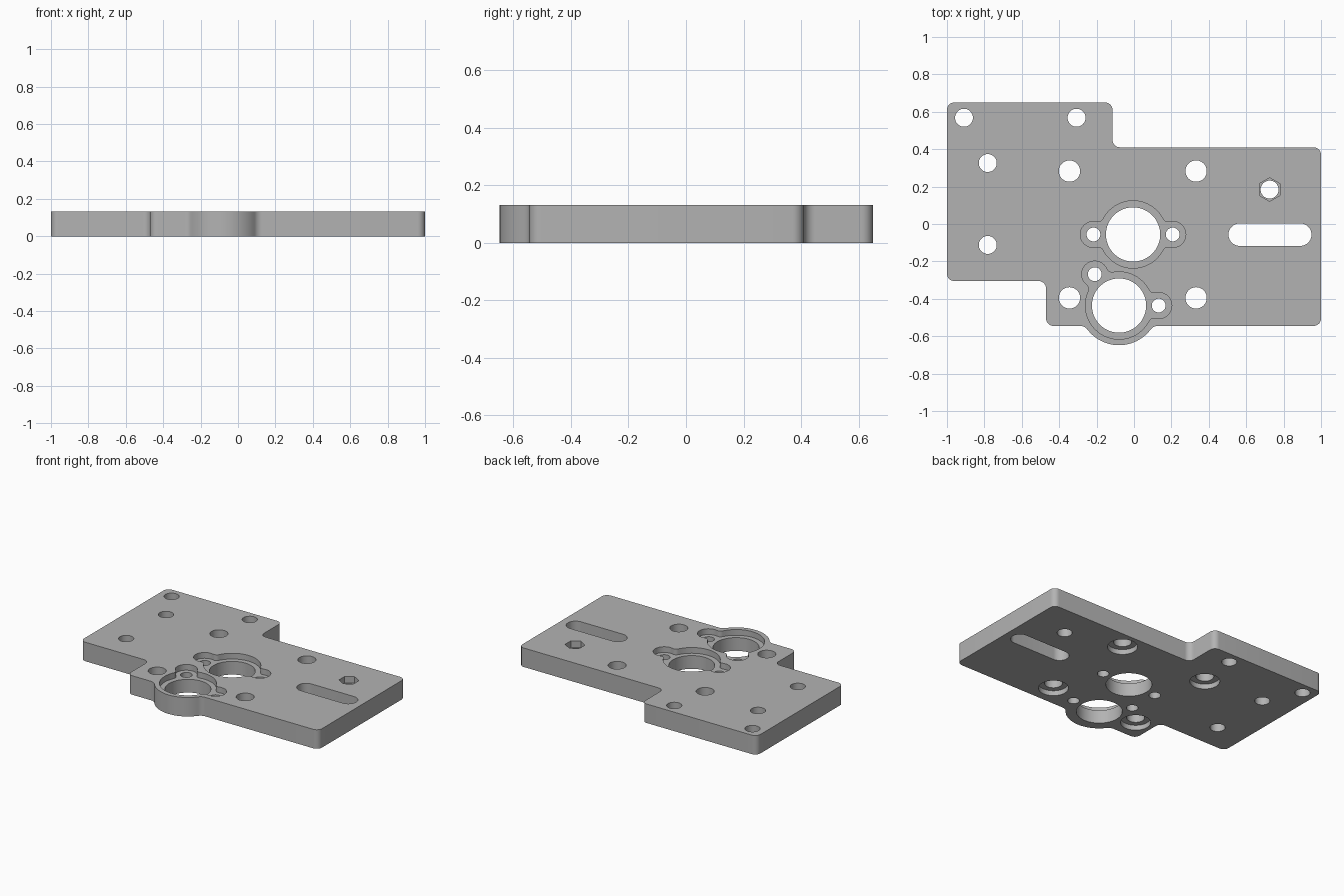
import bpy, bmesh
from math import pi, cos, sin, acos, atan2, sqrt, hypot
from mathutils import Vector

cube = bpy.data.objects.get("Cube")
if cube:
    bpy.data.objects.remove(cube, do_unlink=True)

THICK = 0.132
RECESS = 0.04
LOW, HIGH = -0.1, 0.3

grey = bpy.data.materials.new("plain grey")
grey.use_nodes = True
grey.diffuse_color = (0.45, 0.45, 0.45, 1)
grey.node_tree.nodes["Principled BSDF"].inputs["Base Color"].default_value = grey.diffuse_color


def arc(c, r, a0, a1, n=12):
    return [(c[0] + r * cos(a0 + (a1 - a0) * i / n),
             c[1] + r * sin(a0 + (a1 - a0) * i / n)) for i in range(n + 1)]


def circle(c, r, n=48):
    return arc(c, r, 0, 2 * pi, n)[:-1]


def rounded(prev, corner, nxt, r):
    """Round a right-angled corner, convex or concave."""
    p = Vector(corner)
    u = (Vector(prev) - p).normalized()
    v = (Vector(nxt) - p).normalized()
    c = p + (u + v) * r
    a0 = atan2(-v.y, -v.x)
    turn = pi / 2 if u.x * v.y - u.y * v.x < 0 else -pi / 2
    return arc(c, r, a0, a0 + turn, 8)


def eared_outline(c, ears, big=0.18, small=0.07, d=0.212, f=0.03):
    """Round seat with small ears, blended by fillets."""
    a = acos(((big + f) ** 2 + d * d - (small + f) ** 2) / (2 * d * (big + f)))
    b = acos(((small + f) ** 2 + d * d - (big + f) ** 2) / (2 * d * (small + f)))
    pts = []
    for i, t in enumerate(ears):
        nxt = ears[(i + 1) % len(ears)]
        if nxt <= t:
            nxt += 2 * pi
        polar = lambda r, ang: (c[0] + r * cos(ang), c[1] + r * sin(ang))
        pts += arc(polar(big + f, t - a), f, t - a + pi, t + b, 6)[1:]
        pts += arc(polar(d, t), small, t - pi + b, t + pi - b, 20)[1:]
        pts += arc(polar(big + f, t + a), f, t - b, t + a - pi, 6)[1:]
        pts += arc(c, big, t + a, nxt - a, 32)[1:]
    return pts


def prisms(name, parts):
    """One object made of extruded outlines: (points, bottom, top)."""
    bm = bmesh.new()
    for pts, z0, z1 in parts:
        low = [bm.verts.new((x, y, z0)) for x, y in pts]
        top = [bm.verts.new((x, y, z1)) for x, y in pts]
        bm.faces.new(low[::-1])
        bm.faces.new(top)
        for i in range(len(pts)):
            j = (i + 1) % len(pts)
            bm.faces.new((low[i], low[j], top[j], top[i]))
    bmesh.ops.recalc_face_normals(bm, faces=bm.faces)
    mesh = bpy.data.meshes.new(name)
    bm.to_mesh(mesh)
    bm.free()
    mesh.materials.append(grey)
    ob = bpy.data.objects.new(name, mesh)
    bpy.context.collection.objects.link(ob)
    return ob


# Plate outline: stepped rectangle with a round bulge on the front edge
front_y = -0.545
lower_seat, upper_seat = (-0.08, -0.436), (-0.005, -0.056)
corners = [(-0.47, front_y), (1, front_y), (1, 0.41), (-0.115, 0.41),
           (-0.115, 0.65), (-1, 0.65), (-1, -0.305), (-0.47, -0.305)]
outline = []
for i, p in enumerate(corners):
    outline += rounded(corners[i - 1], p, corners[(i + 1) % len(corners)], 0.04)
    if i == 0:
        f, R = 0.05, 0.212
        dy = lower_seat[1] - (front_y - f)
        dx = sqrt((R + f) ** 2 - dy ** 2)
        t = atan2(dy, dx)
        outline += arc((lower_seat[0] - dx, front_y - f), f, pi / 2, t, 8)
        outline += arc(lower_seat, R, pi + t, 2 * pi - t, 32)[1:]
        outline += arc((lower_seat[0] + dx, front_y - f), f, pi - t, pi / 2, 8)[1:]
plate = prisms("mounting_plate", [(outline, 0, THICK)])

# Blind pockets: eared seats and hex pocket on top, counterbores underneath
seats = [(upper_seat, [0, pi]), (lower_seat, [0, atan2(0.168, -0.13)])]
hex_spot = (0.725, 0.184)
bolts = [(x, y) for x in (-0.345, 0.332) for y in (0.283, -0.395)]
pockets = [(eared_outline(c, ears), THICK - RECESS, HIGH) for c, ears in seats]
pockets.append((arc(hex_spot, 0.063, pi / 2, 2.5 * pi, 6)[:-1], THICK - 0.045, HIGH))
pockets += [(circle(c, 0.095), LOW, 0.035) for c in bolts]

# Through holes and the long slot
holes = []
for c, ears in seats:
    holes.append((circle(c, 0.145, 72), LOW, HIGH))
    for t in ears:
        holes.append((circle((c[0] + 0.212 * cos(t), c[1] + 0.212 * sin(t)), 0.037, 32), LOW, HIGH))
holes += [(circle(c, 0.057), LOW, HIGH) for c in bolts]
small = [hex_spot, (-0.909, 0.568), (-0.307, 0.568), (-0.782, 0.326), (-0.782, -0.112)]
holes += [(circle(c, 0.048, 40), LOW, HIGH) for c in small]
slot = arc((0.889, -0.057), 0.06, -pi / 2, pi / 2, 20) + arc((0.565, -0.057), 0.06, pi / 2, 1.5 * pi, 20)
holes.append((slot, LOW, HIGH))

# Cut the plate, then drop the cutters
for name, parts in (("pocket_cutter", pockets), ("hole_cutter", holes)):
    cutter = prisms(name, parts)
    cutter.hide_render = True
    mod = plate.modifiers.new(name, 'BOOLEAN')
    mod.operation = 'DIFFERENCE'
    mod.solver = 'EXACT'
    mod.object = cutter
    bpy.ops.object.select_all(action='DESELECT')
    plate.select_set(True)
    bpy.context.view_layer.objects.active = plate
    bpy.ops.object.modifier_apply(modifier=mod.name)
    bpy.data.objects.remove(cutter, do_unlink=True)

bpy.ops.object.shade_smooth_by_angle(angle=0.6)
